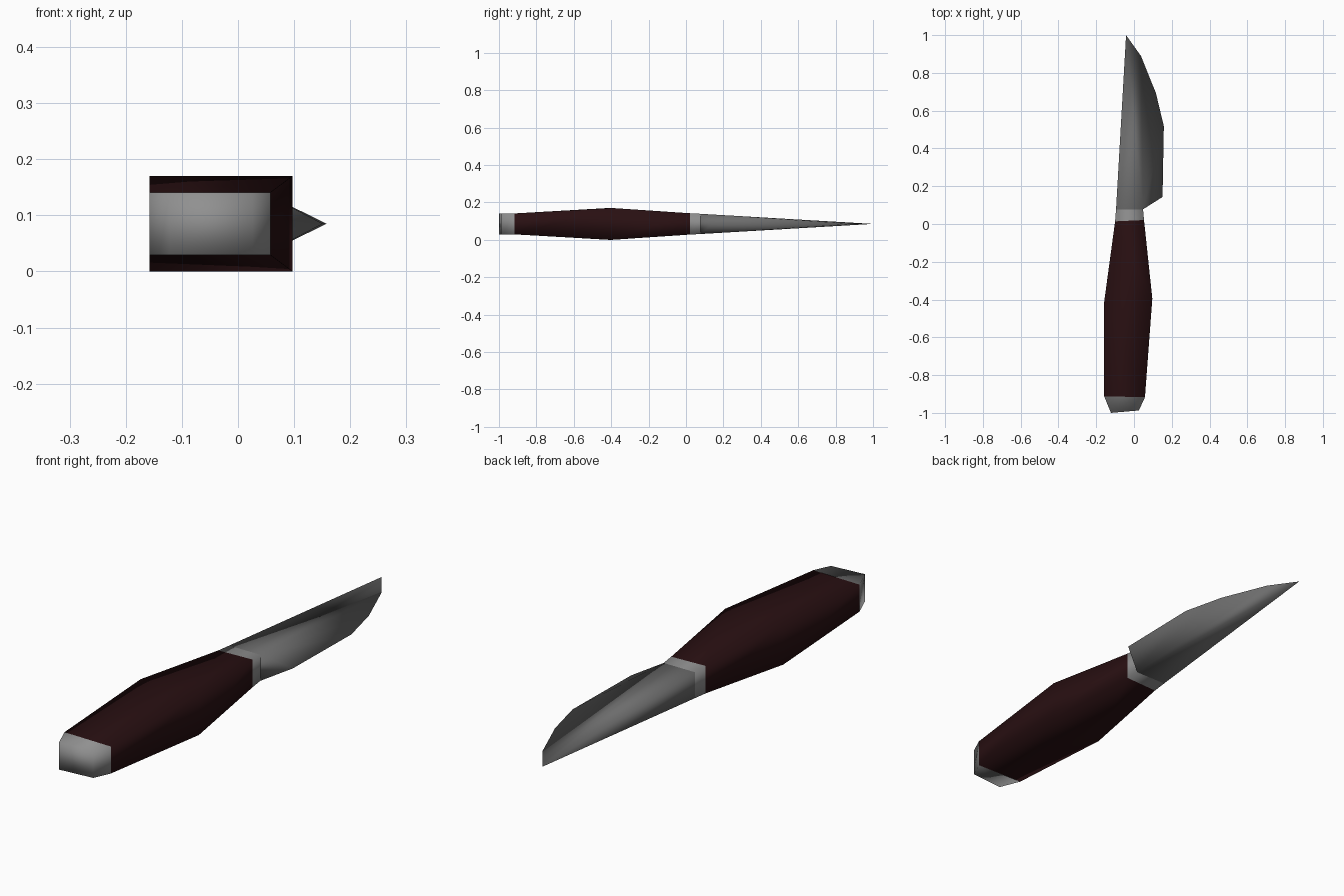
import bpy, bmesh

if "Cube" in bpy.data.objects:
    bpy.data.objects.remove(bpy.data.objects["Cube"])

ZC = 0.085  # height of the knife's centre plane


def material(name, rgb):
    m = bpy.data.materials.new(name)
    m.diffuse_color = (*rgb, 1)
    m.use_nodes = True
    m.node_tree.nodes["Principled BSDF"].inputs["Base Color"].default_value = m.diffuse_color
    return m


steel = material("blade steel", (0.15, 0.15, 0.15))
fitting = material("fitting steel", (0.28, 0.28, 0.28))
wood = material("dark red wood", (0.022, 0.005, 0.006))


def finish(name, bm, mat):
    bmesh.ops.recalc_face_normals(bm, faces=bm.faces)
    for f in bm.faces:
        f.smooth = True
    me = bpy.data.meshes.new(name)
    bm.to_mesh(me)
    bm.free()
    me.materials.append(mat)
    ob = bpy.data.objects.new(name, me)
    bpy.context.collection.objects.link(ob)
    return ob


def loft(name, sections, mat, caps=()):
    """Box sections: (left x, left y, right x, right y, half thickness)."""
    bm = bmesh.new()
    rings = []
    for xl, yl, xr, yr, h in sections:
        rings.append([bm.verts.new(p) for p in (
            (xl, yl, ZC - h), (xr, yr, ZC - h), (xr, yr, ZC + h), (xl, yl, ZC + h))])
    for a, b in zip(rings, rings[1:]):
        for i in range(4):
            j = (i + 1) % 4
            bm.faces.new((a[i], a[j], b[j], b[i]))
    for i in caps:
        bm.faces.new(rings[i])
    return finish(name, bm, mat)


# Shared cross-sections along the knife
butt = (-0.122, -1.0, 0.026, -0.987, 0.056)
rear = (-0.158, -0.912, 0.058, -0.917, 0.056)
belly = (-0.158, -0.413, 0.097, -0.395, 0.085)
neck = (-0.100, 0.014, 0.053, 0.021, 0.057)
root = (-0.095, 0.078, 0.048, 0.078, 0.054)

loft("pommel", [butt, rear], fitting, caps=(0,))
loft("handle", [rear, belly, neck], wood)
loft("collar", [neck, root], fitting)

# Blade: flat spine tapering to the tip, both sides fanning down to the edge
bm = bmesh.new()
edge = [bm.verts.new((x, y, ZC)) for x, y in (
    (0.151, 0.143), (0.158, 0.518), (0.116, 0.693), (0.037, 0.889), (-0.042, 1.0))]
tip = edge[-1]
spine, heel = [], []
for s in (-1, 1):
    a = bm.verts.new((root[0], root[1], ZC + s * root[4]))
    b = bm.verts.new((root[2], root[3], ZC + s * root[4]))
    bm.faces.new((a, b, tip))
    for e, f in zip(edge, edge[1:]):
        bm.faces.new((b, e, f))
    spine.append(a)
    heel.append(b)
bm.faces.new((*spine, tip))
bm.faces.new((*heel, edge[0]))
finish("blade", bm, steel)
